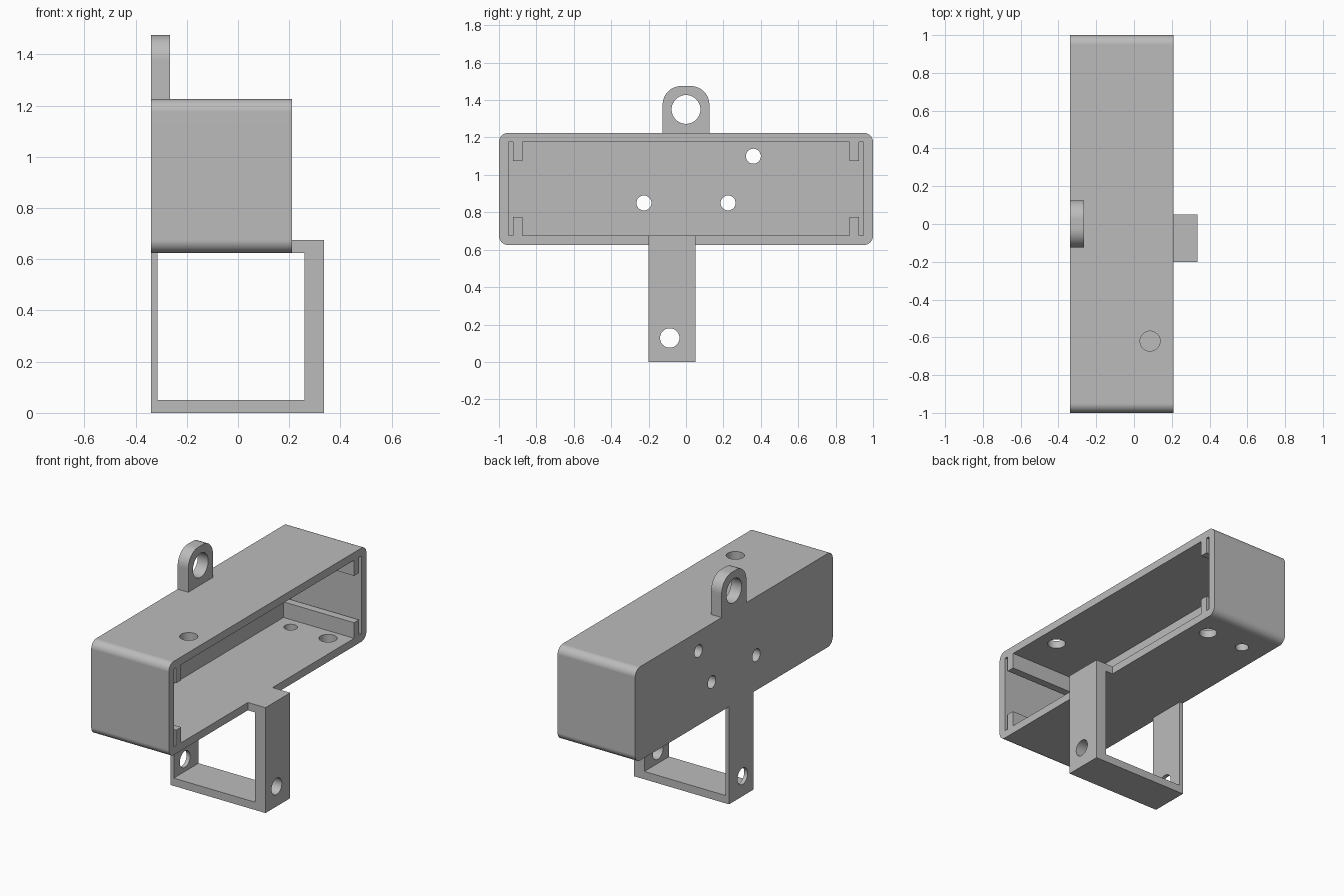
import bpy
import bmesh
from math import cos, sin, pi, radians
from mathutils import Vector

cube = bpy.data.objects.get("Cube")
if cube:
    bpy.data.objects.remove(cube, do_unlink=True)

grey = bpy.data.materials.new("plain grey")
grey.use_nodes = True
grey.diffuse_color = (0.5, 0.5, 0.5, 1)
grey.node_tree.nodes["Principled BSDF"].inputs["Base Color"].default_value = (0.5, 0.5, 0.5, 1)


def prism(name, points, direction):
    """Extrude a closed loop of 3D points along a direction."""
    bm = bmesh.new()
    face = bm.faces.new([bm.verts.new(p) for p in points])
    grown = bmesh.ops.extrude_face_region(bm, geom=[face], use_keep_orig=True)
    moved = [v for v in grown["geom"] if isinstance(v, bmesh.types.BMVert)]
    bmesh.ops.translate(bm, verts=moved, vec=direction)
    bmesh.ops.recalc_face_normals(bm, faces=bm.faces)
    mesh = bpy.data.meshes.new(name)
    bm.to_mesh(mesh)
    bm.free()
    mesh.materials.append(grey)
    obj = bpy.data.objects.new(name, mesh)
    bpy.context.collection.objects.link(obj)
    return obj


def block(name, x0, x1, y0, y1, z0, z1):
    loop = [(x0, y0, z0), (x0, y1, z0), (x0, y1, z1), (x0, y0, z1)]
    return prism(name, loop, (x1 - x0, 0, 0))


def peg(center, radius, axis, length):
    """Round cutter centred on a point, along x or z."""
    c = Vector(center)
    u, v = (Vector((0, 1, 0)), Vector((0, 0, 1))) if axis == "x" else (Vector((1, 0, 0)), Vector((0, 1, 0)))
    along = u.cross(v) * length
    ring = [c - along / 2 + radius * (cos(a) * u + sin(a) * v)
            for a in (2 * pi * i / 48 for i in range(48))]
    return prism("hole_cutter", ring, along)


def rounded(x, y0, y1, z0, z1, r, round_bottom=True):
    """Rectangle in the yz plane with rounded corners."""
    points = []
    corners = [(y1 - r, z1 - r, 0), (y0 + r, z1 - r, 1), (y0 + r, z0 + r, 2), (y1 - r, z0 + r, 3)]
    for cy, cz, quarter in corners:
        if quarter > 1 and not round_bottom:
            points.append((x, y0 if quarter == 2 else y1, z0))
            continue
        for i in range(13):
            a = (quarter + i / 12) * pi / 2
            points.append((x, cy + r * cos(a), cz + r * sin(a)))
    return points


def finish(obj, cutters):
    """Cut the holes, then smooth the curves and keep the edges."""
    bpy.ops.object.select_all(action="DESELECT")
    obj.select_set(True)
    bpy.context.view_layer.objects.active = obj
    for cutter in cutters:
        cutter.hide_render = True
        mod = obj.modifiers.new("cut", "BOOLEAN")
        mod.operation, mod.solver, mod.object = "DIFFERENCE", "EXACT", cutter
        bpy.ops.object.modifier_apply(modifier=mod.name)
        bpy.data.objects.remove(cutter, do_unlink=True)
    bpy.ops.object.shade_smooth_by_angle(angle=radians(30))
    mod = obj.modifiers.new("normals", "WEIGHTED_NORMAL")
    mod.keep_sharp = True
    bpy.ops.object.modifier_apply(modifier=mod.name)


BACK, OPEN, FRONT = -0.34, 0.21, 0.335     # main x planes
BOTTOM, TOP, WALL = 0.625, 1.225, 0.05     # housing heights and wall

# Housing: long rounded box, open on the left side
housing = prism("housing", rounded(BACK, -1, 1, BOTTOM, TOP, 0.05), (OPEN - BACK, 0, 0))
cuts = [block("cavity_cutter", BACK + WALL, OPEN + 0.1, -0.95, 0.95, BOTTOM + WALL, TOP - WALL)]
cuts += [peg((BACK, y, z), 0.04, "x", 0.2) for y, z in ((-0.225, 0.85), (0.225, 0.85), (0.36, 1.1))]
cuts += [peg((0.085, -0.62, TOP), 0.053, "z", 0.2),
         peg((0.085, 0.79, BOTTOM), 0.053, "z", 0.2),
         peg((-0.18, 0.79, BOTTOM), 0.04, "z", 0.2)]
finish(housing, cuts)

# Four guide rails, leaving a slot beside each end wall
for side, y in (("front", -0.9), ("back", 0.9)):
    for level, z in (("lower", BOTTOM + WALL), ("upper", TOP - WALL - 0.1)):
        block(f"{level}_{side}_rail", BACK + WALL, OPEN, y - 0.025, y + 0.025, z, z + 0.1)

# Hanging lug on top
lug = prism("hanging_lug", rounded(BACK, -0.125, 0.125, TOP, 1.475, 0.1, False), (0.075, 0, 0))
finish(lug, [peg((BACK, 0, 1.35), 0.077, "x", 0.4)])

# Bracket loop beneath the housing
outline = [(BACK, BOTTOM), (BACK, 0), (FRONT, 0), (FRONT, 0.675), (OPEN, 0.675),
           (OPEN, BOTTOM), (0.26, BOTTOM), (0.26, 0.05), (-0.315, 0.05), (-0.315, BOTTOM)]
bracket = prism("lower_bracket", [(x, -0.2, z) for x, z in outline], (0, 0.25, 0))
finish(bracket, [peg((0, -0.087, 0.128), 0.052, "x", 1)])
